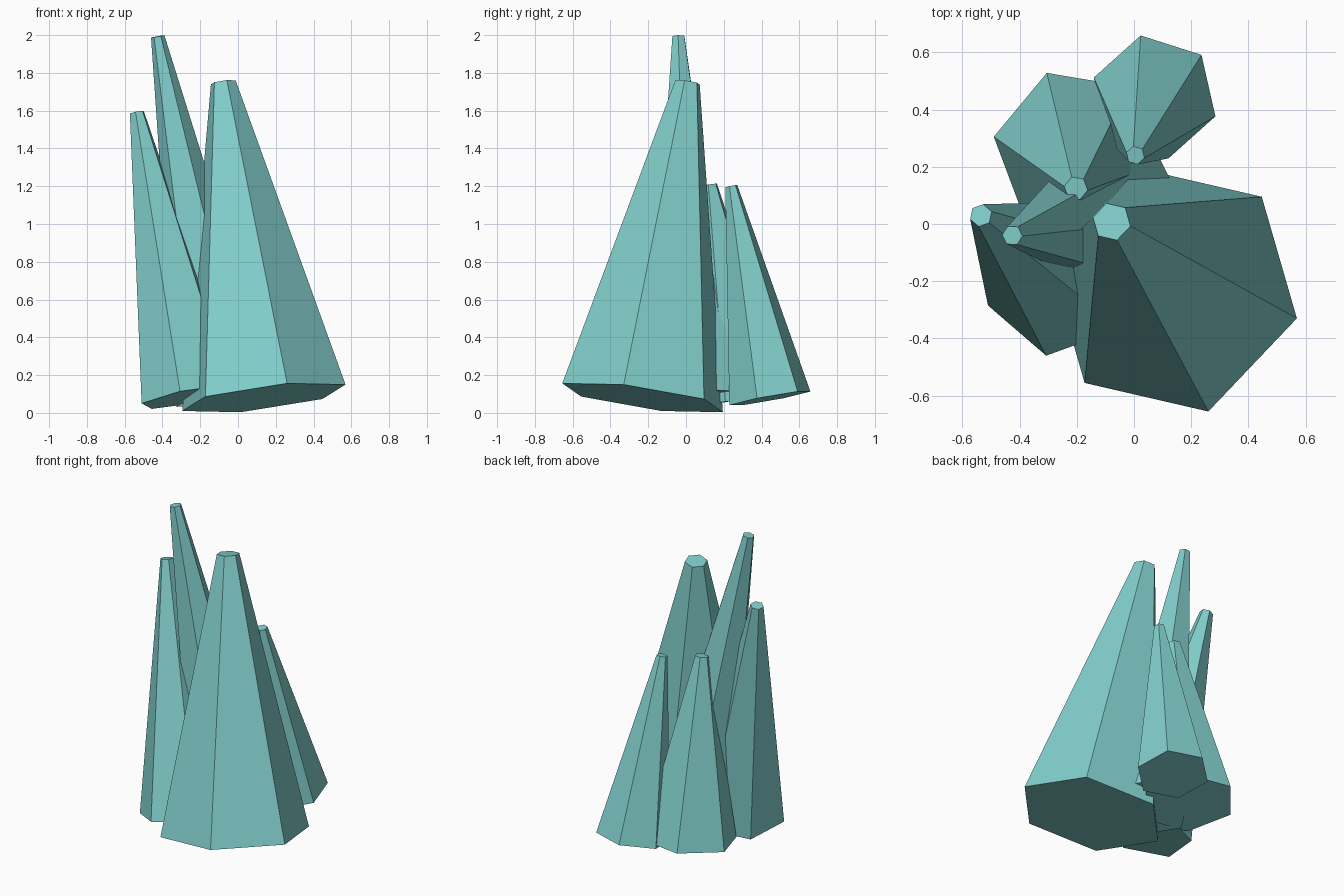
import bpy, bmesh, math
from mathutils import Vector

if "Cube" in bpy.data.objects:
    bpy.data.objects.remove(bpy.data.objects["Cube"])

mat = bpy.data.materials.new("crystal_teal")
mat.diffuse_color = (0.22, 0.62, 0.60, 1)
mat.use_nodes = True
mat.node_tree.nodes["Principled BSDF"].inputs["Base Color"].default_value = mat.diffuse_color


def crystal(name, base, tip, r_base, r_tip, azimuth, sides=6):
    """Tapered prism whose end caps are square to its leaning axis."""
    base, tip = Vector(base), Vector(tip)
    n = (tip - base).normalized()
    a = math.radians(azimuth)
    u = Vector((math.cos(a), math.sin(a), 0))
    u.z = -(n.x * u.x + n.y * u.y) / n.z
    u.normalize()
    v = n.cross(u)
    bm = bmesh.new()
    rings = []
    for centre, r in ((base, r_base), (tip, r_tip)):
        rings.append([bm.verts.new(centre + r * (u * math.cos(t) + v * math.sin(t)))
                      for t in (2 * math.pi * i / sides for i in range(sides))])
    low, high = rings
    bm.faces.new(low[::-1])
    bm.faces.new(high)
    for i in range(sides):
        j = (i + 1) % sides
        bm.faces.new((low[i], low[j], high[j], high[i]))
    mesh = bpy.data.meshes.new(name)
    bm.to_mesh(mesh)
    bm.free()
    mesh.materials.append(mat)
    bpy.context.collection.objects.link(bpy.data.objects.new(name, mesh))


# Cluster of leaning crystals
crystal("main_crystal", (0.137, -0.23, 0.08), (-0.078, 0.008, 1.75), 0.449, 0.068, -13)
crystal("back_right_crystal", (0.072, 0.444, 0.077), (0.005, 0.24, 1.2), 0.223, 0.033, -17.7)
crystal("back_left_crystal", (-0.203, 0.257, 0.065), (-0.203, 0.125, 1.21), 0.291, 0.042, -9.5)
crystal("left_crystal", (-0.253, -0.191, 0.085), (-0.535, 0.03, 1.59), 0.276, 0.04, 20)
crystal("tall_crystal", (-0.065, 0.035, 0.08), (-0.425, -0.04, 1.993), 0.265, 0.036, -3)
